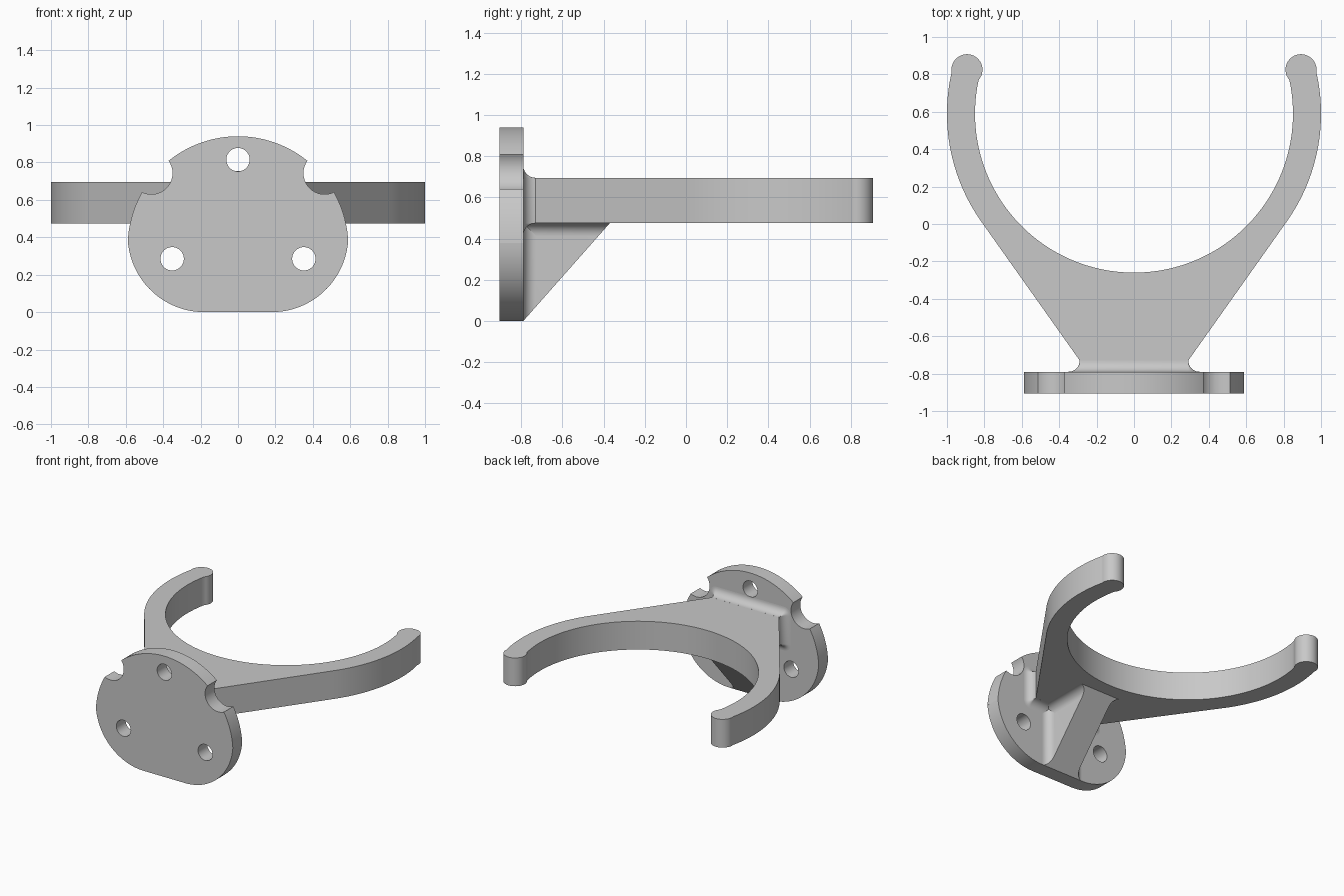
import bpy, bmesh
from math import sin, cos, radians, sqrt
from mathutils import Vector

old = bpy.data.objects.get("Cube")
if old:
    bpy.data.objects.remove(old)

grey = bpy.data.materials.new("plain_grey")
grey.use_nodes = True
grey.diffuse_color = (0.58, 0.58, 0.58, 1)
grey.node_tree.nodes["Principled BSDF"].inputs["Base Color"].default_value = grey.diffuse_color

PLATE_FRONT, PLATE_BACK = -0.905, -0.79
ARM_BOTTOM, ARM_TOP = 0.475, 0.695
NECK, RIB, FILLET = 0.29, 0.12, 0.06
SINK = 0.03                      # how far parts run into each other


def arc(cx, cy, r, start, end, n):
    steps = [radians(start + (end - start) * i / n) for i in range(n + 1)]
    return [(cx + r * cos(a), cy + r * sin(a)) for a in steps]


def mirrored(half):
    """Close a right-hand outline with its mirror image, without doubled points."""
    return half + [(-x, v) for x, v in reversed(half) if abs(x) > 1e-5]


def finish(bm, name):
    bmesh.ops.recalc_face_normals(bm, faces=bm.faces)
    mesh = bpy.data.meshes.new(name)
    bm.to_mesh(mesh)
    bm.free()
    mesh.materials.append(grey)
    obj = bpy.data.objects.new(name, mesh)
    bpy.context.collection.objects.link(obj)
    return obj


def prism(bm, outline, axis, low, high):
    """Extrude an outline along z (outline in x, y) or along y (outline in x, z)."""
    def place(p, d):
        return (p[0], p[1], d) if axis == "Z" else (p[0], d, p[1])
    face = bm.faces.new([bm.verts.new(place(p, low)) for p in outline])
    result = bmesh.ops.extrude_face_region(bm, geom=[face])
    verts = [g for g in result["geom"] if isinstance(g, bmesh.types.BMVert)]
    bmesh.ops.translate(bm, verts=verts, vec=place((0, 0), high - low))


def smooth(obj):
    bpy.ops.object.select_all(action="DESELECT")
    obj.select_set(True)
    bpy.context.view_layer.objects.active = obj
    bpy.ops.object.shade_smooth_by_angle(angle=radians(25))


# Mounting plate: round top, fuller lower corners, flat foot
half = arc(0, 0.35, 0.59, 90, 2.9, 36) + arc(0.18, 0.41, 0.41, -4.2, -90, 28)
bm = bmesh.new()
prism(bm, mirrored(half), "Y", PLATE_FRONT, PLATE_BACK)
plate = finish(bm, "mounting_plate")

# Screw holes and rounded side notches
bm = bmesh.new()
for x, z, r in [(0, 0.815, 0.0625), (0.352, 0.285, 0.0625), (-0.352, 0.285, 0.0625),
                (0.463, 0.743, 0.113), (-0.463, 0.743, 0.113)]:
    prism(bm, arc(x, z, r, 0, 360, 40)[:-1], "Y", PLATE_FRONT - 0.1, PLATE_BACK + 0.1)
cutter = finish(bm, "hole_cutter")
cutter.hide_render = True
cut = plate.modifiers.new("holes", "BOOLEAN")
cut.operation, cut.solver, cut.object = "DIFFERENCE", "EXACT", cutter
bpy.context.view_layer.objects.active = plate
bpy.ops.object.modifier_apply(modifier=cut.name)
bpy.data.objects.remove(cutter)

# Cradle arm: open ring with rounded tips, tapering to the neck
half = (arc(0, 0.59, 0.85, -90, 12.15, 48)
        + arc(0.893, 0.825, 0.083, 222, -8.7, 24)[1:]
        + arc(0, 0.59, 1.0, 12.5, -35.8, 26)
        + [(NECK, PLATE_BACK + FILLET), (NECK, PLATE_BACK - SINK)])
bm = bmesh.new()
prism(bm, mirrored(half), "Z", ARM_BOTTOM, ARM_TOP)
arm = finish(bm, "cradle_arm")

# Neck fillet: rounded rectangles flaring onto the plate
bm = bmesh.new()
mid, tall = (ARM_TOP + ARM_BOTTOM) / 2, (ARM_TOP - ARM_BOTTOM) / 2
rings = []
for i in range(11):
    a = radians(9 * i)
    y, flare = PLATE_BACK + FILLET * (1 - sin(a)), FILLET * (1 - cos(a)) + 0.0002
    ring = []
    for k, (sx, sz) in enumerate([(1, 1), (-1, 1), (-1, -1), (1, -1)]):
        ring += arc(sx * NECK, mid + sz * tall, flare, 90 * k, 90 * k + 90, 6)
    rings.append([bm.verts.new((x, y, z)) for x, z in ring])
for a, b in zip(rings, rings[1:]):
    for j in range(len(a)):
        k = (j + 1) % len(a)
        bm.faces.new((a[j], a[k], b[k], b[j]))
bm.faces.new(rings[0])
bm.faces.new(rings[-1])
neck = finish(bm, "neck_fillet")

# Gusset: rib filleted to the plate and to the arm, cut by a sloping plane
bm = bmesh.new()
wide = RIB + FILLET
foot = ([(wide, PLATE_BACK - SINK)]
        + arc(wide, PLATE_BACK + FILLET, FILLET, 270, 180, 10) + [(RIB, -0.3)])
prism(bm, mirrored(foot), "Z", 0, ARM_BOTTOM + SINK / 2)
head = ([(RIB, ARM_BOTTOM - FILLET)]
        + arc(wide, ARM_BOTTOM - FILLET, FILLET, 180, 90, 10)[1:]
        + [(wide, ARM_BOTTOM + SINK / 2)])
prism(bm, mirrored(head), "Y", PLATE_BACK - SINK, -0.3)
slope = Vector((0, ARM_BOTTOM, -0.42)).normalized()
cutting = bmesh.ops.bisect_plane(bm, geom=bm.verts[:] + bm.edges[:] + bm.faces[:],
                                 plane_co=(0, PLATE_BACK, 0), plane_no=slope, clear_outer=True)
edges = [g for g in cutting["geom_cut"] if isinstance(g, bmesh.types.BMEdge)]
bmesh.ops.holes_fill(bm, edges=edges)
gusset = finish(bm, "gusset")

for part in (plate, arm, neck, gusset):
    smooth(part)
